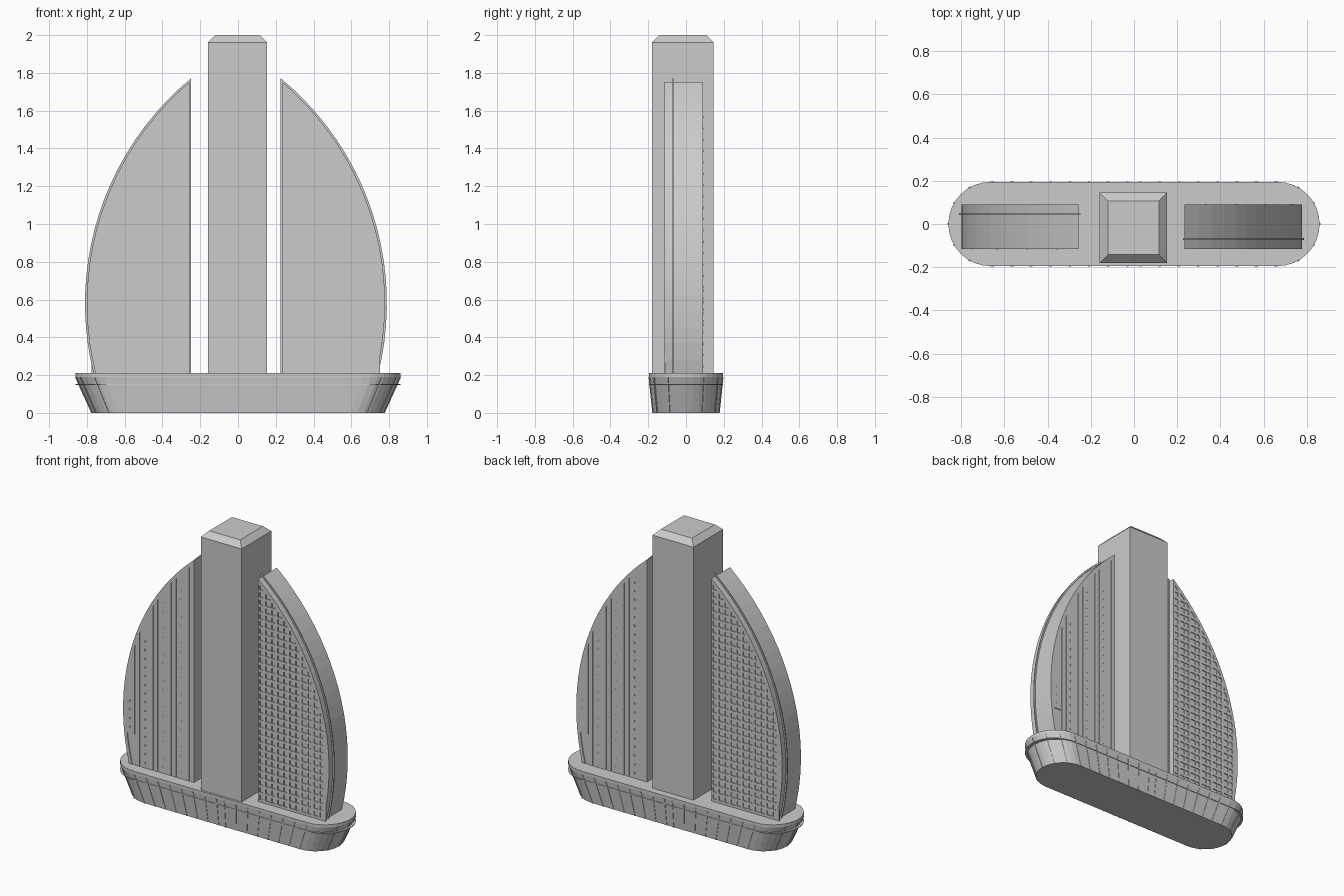
import bpy, bmesh, math
from mathutils import Matrix

if "Cube" in bpy.data.objects:
    bpy.data.objects.remove(bpy.data.objects["Cube"])

def finish(bm, name):
    bmesh.ops.recalc_face_normals(bm, faces=bm.faces)
    me = bpy.data.meshes.new(name)
    bm.to_mesh(me)
    bm.free()
    ob = bpy.data.objects.new(name, me)
    bpy.context.collection.objects.link(ob)
    return ob

def box(bm, x0, x1, y0, y1, z0, z1):
    m = Matrix.Translation(((x0 + x1) / 2, (y0 + y1) / 2, (z0 + z1) / 2)) @ \
        Matrix.Diagonal((x1 - x0, y1 - y0, z1 - z0, 1))
    bmesh.ops.create_cube(bm, size=1, matrix=m)

def loft(bm, rings):
    vs = [[bm.verts.new(p) for p in r] for r in rings]
    n = len(vs[0])
    for a, b in zip(vs, vs[1:]):
        for i in range(n):
            bm.faces.new((a[i], a[(i + 1) % n], b[(i + 1) % n], b[i]))
    bm.faces.new(vs[0][::-1])
    bm.faces.new(vs[-1])

def stadium(half, r, z, n=16):
    pts = []
    for s, a0 in ((1, -math.pi / 2), (-1, math.pi / 2)):
        for i in range(n + 1):
            a = a0 + math.pi * i / n
            pts.append((s * half + r * math.cos(a), r * math.sin(a), z))
    return pts

# flared base
HALF, RAD = 0.665, 0.195
bm = bmesh.new()
loft(bm, [stadium(HALF * .9, RAD * .9, 0), stadium(HALF, RAD, 0.19), stadium(HALF, RAD, 0.21)])
finish(bm, "base")

# thin ledge around the base
bm = bmesh.new()
loft(bm, [stadium(HALF, RAD, 0.147), stadium(HALF, RAD, 0.153)])
finish(bm, "base_ledge")

# slanted ribs around the base
bm = bmesh.new()
spots = []
for s in (-1, 1):
    for k in range(8):
        for sx in (-1, 1):
            spots.append((sx * (0.03 + 0.09 * k), s * RAD, 0, s))
    for a in (-60, -30, 0, 30, 60):
        c, d = math.cos(math.radians(a)), math.sin(math.radians(a))
        spots.append((s * (HALF + RAD * c), RAD * d, s * c, d))
for x, y, nx, ny in spots:
    rings = []
    for z, k in ((0, .9), (0.188, 1)):
        q = []
        for t, o in ((-.004, -.01), (.004, -.01), (.004, .003), (-.004, .003)):
            q.append((x * k + nx * o - ny * t, y * k + ny * o + nx * t, z))
        rings.append(q)
    loft(bm, rings)
finish(bm, "base_ribs")

# tower core with chamfered roof
X0, X1, Y0, Y1 = -0.159, 0.154, -0.18, 0.145
def rect(i, z):
    return [(X0 + i, Y0 + i, z), (X1 - i, Y0 + i, z), (X1 - i, Y1 - i, z), (X0 + i, Y1 - i, z)]
D = 0.007
bm = bmesh.new()
loft(bm, [rect(D, 0.2), rect(D, 1.945), rect(0, 1.945), rect(0, 1.962), rect(0.038, 2.0)])
finish(bm, "tower")

# tower window grid: floor bands and mullions
bm = bmesh.new()
FL = 29
for i in range(FL):
    z = 0.21 + i * (1.945 - 0.21) / FL
    box(bm, X0, X1, Y0, Y1, z, z + 0.02)
COLS = 6
for i in range(COLS + 1):
    x = X0 + (X1 - X0 - 0.016) * i / COLS
    y = Y0 + (Y1 - Y0 - 0.016) * i / COLS
    box(bm, x, x + 0.016, Y0, Y1, 0.2, 1.95)
    box(bm, X0, X1, y, y + 0.016, 0.2, 1.95)
finish(bm, "tower_window_grid")

# sail outline: arc about (CX, CZ), straight inner edge
CX, CZ, R = 0.734, 0.58, 1.544
SY0, SY1 = -0.115, 0.09

def arc_x(z, r):
    return CX - math.sqrt(r * r - (z - CZ) ** 2)

def arc_z(x, r):
    return CZ + math.sqrt(r * r - (CX - x) ** 2)

def arc(r, xi, y, n=20):
    a0 = math.asin((0.2 - CZ) / r)
    a1 = math.acos((CX - xi) / r)
    return [(CX - r * math.cos(a0 + (a1 - a0) * i / n), y,
             CZ + r * math.sin(a0 + (a1 - a0) * i / n)) for i in range(n + 1)]

def plate(bm, r, xi, y0, y1):
    loft(bm, [arc(r, xi, y) + [(xi, y, 0.2)] for y in (y0, y1)])

XI, RB, RI = -0.257, R - 0.01, R - 0.02
parts = []

# sail body
bm = bmesh.new()
plate(bm, RB - 0.005, XI, SY0 + 0.005, SY1 - 0.006)
parts.append(finish(bm, "sail_body"))

# curved outer wall
bm = bmesh.new()
loft(bm, [arc(RB, XI, y) + arc(RB - 0.022, XI, y)[::-1] for y in (SY0, SY1)])
parts.append(finish(bm, "sail_curved_wall"))

# thin fin following the outline
bm = bmesh.new()
plate(bm, R, -0.248, 0.041, 0.049)
parts.append(finish(bm, "sail_fin"))

# window side: floor bands and mullions
bm = bmesh.new()
for i in range(31):
    z = 0.21 + i * 0.05
    x = arc_x(z + (0.018 if z > CZ else 0), RI)
    if x < XI - 0.02:
        box(bm, x, XI, SY1 - 0.01, SY1, z, z + 0.018)
for i in range(12):
    x = XI - 0.012 - i * 0.046
    w = 0.02 if i % 2 else 0.01
    if x > CX - RI:
        box(bm, x, x + w, SY1 - 0.01, SY1, 0.2, arc_z(x, RI))
parts.append(finish(bm, "sail_window_grid"))

# plain side: broad panels with narrow grooves and small vents
bm = bmesh.new()
x = XI
for i in range(9):
    w = 0.095 if i % 2 else 0.03
    xa = max(x - w, CX - RI + 0.004)
    if x - xa < 0.01:
        break
    top0, top1 = arc_z(xa, RI), arc_z(x, RI)
    low = 0.2 if xa > arc_x(0.2, RI) else 0.42
    loft(bm, [[(xa, y, low), (x, y, low), (x, y, top1), (xa, y, top0)]
              for y in (SY0, SY0 + 0.01)])
    if i % 2:
        z = max(low, 0.2) + 0.04
        while z < top0 - 0.05:
            box(bm, xa + 0.03, xa + 0.038, SY0 - 0.002, SY0 + 0.004, z, z + 0.012)
            z += 0.06
    x -= w + 0.007
parts.append(finish(bm, "sail_plain_panels"))

# second sail: half-turn copies around the tower
for ob in parts:
    twin = ob.copy()
    twin.name = ob.name + "_right"
    twin.rotation_euler = (0, 0, math.pi)
    twin.location = (-0.022, -0.025, 0)
    bpy.context.collection.objects.link(twin)
    ob.name += "_left"
